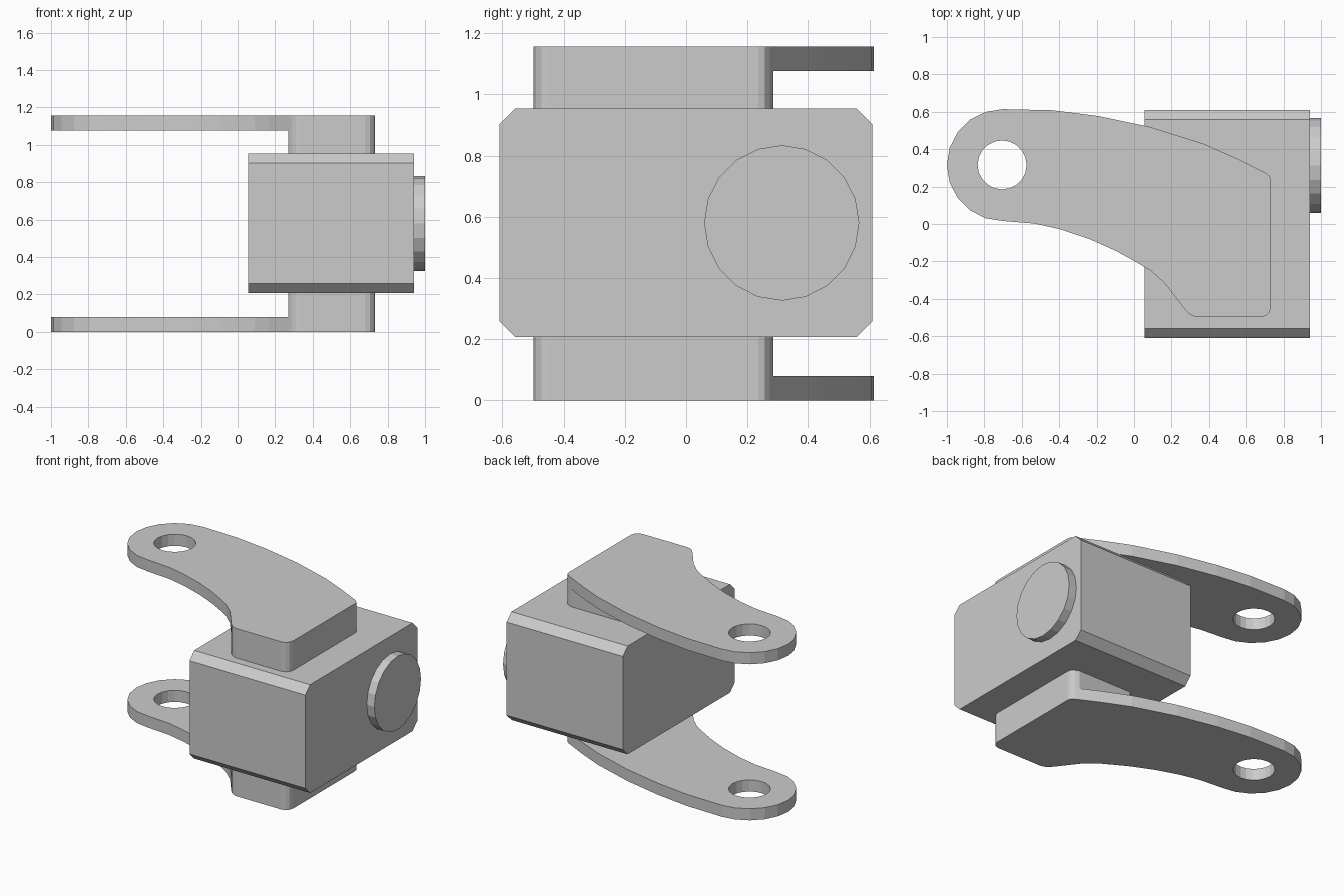
import bpy, bmesh
from math import cos, sin, radians
from mathutils import Vector

if "Cube" in bpy.data.objects:
    bpy.data.objects.remove(bpy.data.objects["Cube"])

AXES = {'z': Vector((0, 0, 1)), 'x': Vector((1, 0, 0))}


def arc(cx, cy, r, a0, a1, step=18):
    return [(cx + r * cos(radians(a)), cy + r * sin(radians(a)))
            for a in range(a0, a1, step)]


def prism(name, loops, start, end, axis='z'):
    """Extrude an outline (plus optional hole loops) along an axis."""
    bm = bmesh.new()
    for loop in loops:
        vs = [bm.verts.new((u, v, start) if axis == 'z' else (start, u, v))
              for u, v in loop]
        for a, b in zip(vs, vs[1:] + vs[:1]):
            bm.edges.new((a, b))
    if len(loops) == 1:
        bm.faces.new(bm.verts[:])
    else:
        bmesh.ops.triangle_fill(bm, edges=bm.edges[:], use_beauty=True)
    ext = bmesh.ops.extrude_face_region(bm, geom=bm.faces[:], use_keep_orig=True)
    moved = [g for g in ext['geom'] if isinstance(g, bmesh.types.BMVert)]
    bmesh.ops.translate(bm, verts=moved, vec=AXES[axis] * (end - start))
    bmesh.ops.recalc_face_normals(bm, faces=bm.faces[:])
    bmesh.ops.dissolve_limit(bm, angle_limit=0.001, verts=bm.verts[:], edges=bm.edges[:])
    me = bpy.data.meshes.new(name)
    bm.to_mesh(me)
    bm.free()
    ob = bpy.data.objects.new(name, me)
    bpy.context.collection.objects.link(ob)
    return ob


# Main block with chamfered long edges
c, y, z0, z1 = 0.052, 0.61, 0.207, 0.954
block = [(-y + c, z0), (y - c, z0), (y, z0 + c), (y, z1 - c),
         (y - c, z1), (-y + c, z1), (-y, z1 - c), (-y, z0 + c)]
prism("main_block", [block], 0.055, 0.942, 'x')

# Round cap on the right face
prism("side_cap", [arc(0.313, 0.58, 0.254, 0, 360)], 0.942, 1.0, 'x')

# Curved arm outline with pivot hole, and the pad joining it to the block
corner = [(0.29, -0.477), (0.31, -0.49), (0.337, -0.498), (0.68, -0.498),
          (0.707, -0.49), (0.725, -0.472), (0.733, -0.445),
          (0.733, 0.235), (0.726, 0.256), (0.705, 0.273)]
top_edge = [(0.55, 0.35), (0.374, 0.428), (0.085, 0.519), (-0.19, 0.577), (-0.433, 0.608)]
eye = arc(-0.701, 0.315, 0.299, 90, 271)
low_edge = [(-0.53, 0.002), (-0.40, -0.027), (-0.24, -0.08), (-0.10, -0.142),
            (0.0, -0.197), (0.09, -0.25), (0.165, -0.318), (0.27, -0.455)]
arm = corner + top_edge + eye + low_edge
hole = arc(-0.705, 0.316, 0.131, 0, 360)
pad = [(0.27, -0.455)] + corner + [(0.68, 0.284), (0.27, 0.284)]

for side, a0, a1, p0, p1 in (("lower", 0.0, 0.08, 0.08, 0.21),
                             ("upper", 1.077, 1.157, 0.95, 1.077)):
    prism(side + "_arm", [arm, hole], a0, a1)
    prism(side + "_pad", [pad], p0, p1)
